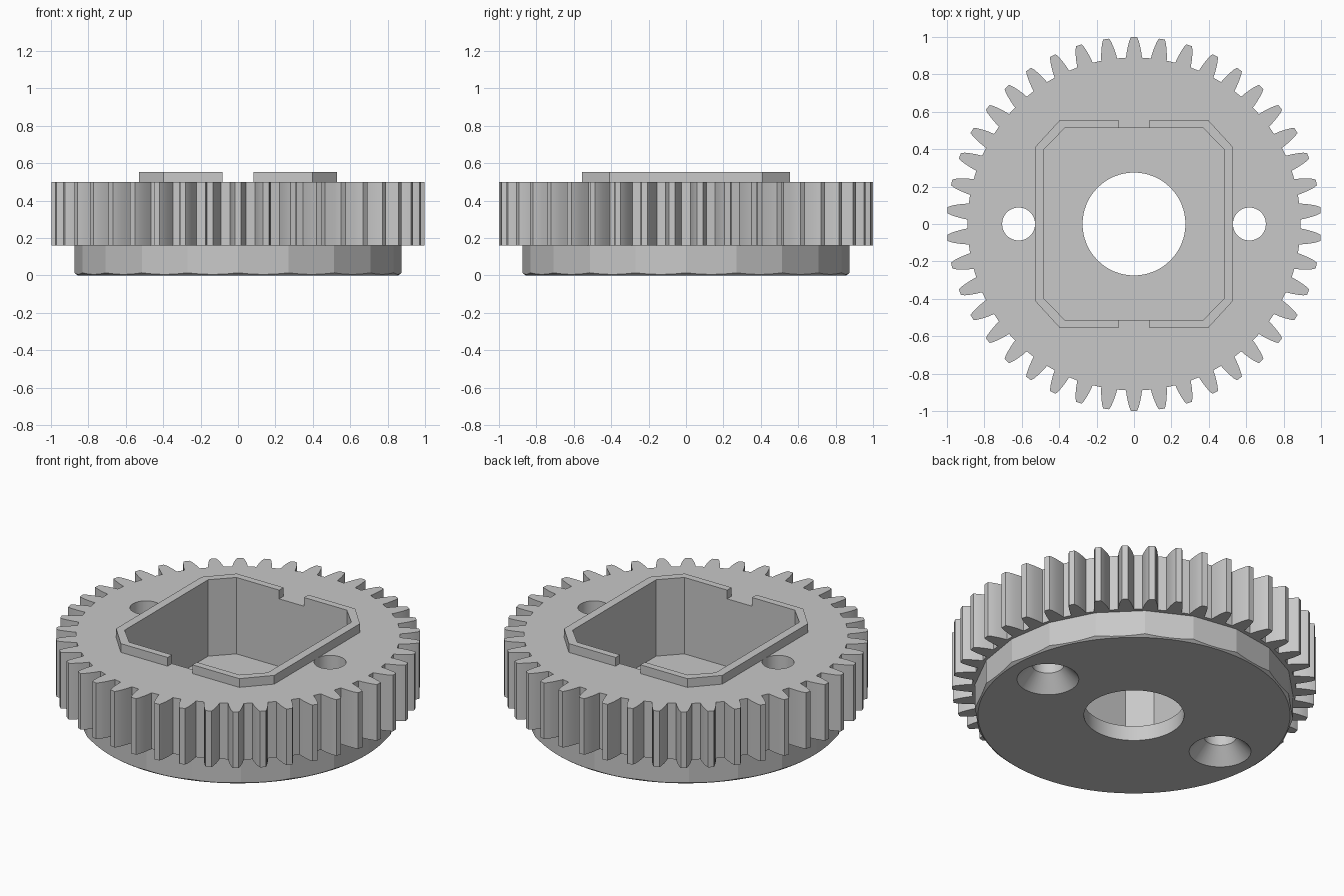
import bpy, bmesh
from math import sin, cos, pi, asin, radians

if "Cube" in bpy.data.objects:
    bpy.data.objects.remove(bpy.data.objects["Cube"])

grey = bpy.data.materials.new("plain grey")
grey.use_nodes = True
colour = (0.58, 0.58, 0.58, 1)
grey.diffuse_color = colour
grey.node_tree.nodes["Principled BSDF"].inputs["Base Color"].default_value = colour


def loft(name, rings):
    """Closed solid through rings of (x, y, z) points with equal counts."""
    bm = bmesh.new()
    loops = [[bm.verts.new(p) for p in ring] for ring in rings]
    n = len(loops[0])
    for low, high in zip(loops, loops[1:]):
        for i in range(n):
            j = (i + 1) % n
            bm.faces.new((low[i], low[j], high[j], high[i]))
    bm.faces.new(loops[0])
    bm.faces.new(loops[-1])
    bmesh.ops.recalc_face_normals(bm, faces=bm.faces)
    mesh = bpy.data.meshes.new(name)
    bm.to_mesh(mesh)
    bm.free()
    mesh.materials.append(grey)
    obj = bpy.data.objects.new(name, mesh)
    bpy.context.collection.objects.link(obj)
    return obj


def prism(name, outline, z0, z1):
    return loft(name, [[(x, y, z) for x, y in outline] for z in (z0, z1)])


def circle(radius, z, cx=0, n=64):
    return [(cx + radius * cos(2 * pi * i / n), radius * sin(2 * pi * i / n), z)
            for i in range(n)]


def select_only(obj):
    bpy.ops.object.select_all(action='DESELECT')
    obj.select_set(True)
    bpy.context.view_layer.objects.active = obj


def combine(target, tool, operation):
    """Apply a boolean and remove the tool object."""
    select_only(target)
    mod = target.modifiers.new(operation, 'BOOLEAN')
    mod.operation = operation
    mod.solver = 'EXACT'
    mod.object = tool
    bpy.ops.object.modifier_apply(modifier=mod.name)
    bpy.data.objects.remove(tool)


# Toothed ring: one curved tooth flank, mirrored and repeated
TEETH = 42
flank = [(0.89, 0.043), (0.92, 0.039), (0.95, 0.033), (0.98, 0.025), (1.0, 0.016)]
side = [(r, asin(w / r)) for r, w in flank]
tooth = [(r, -a) for r, a in side] + [(r, a) for r, a in reversed(side)]
outline = []
for t in range(TEETH):
    centre = pi / 2 + 2 * pi * t / TEETH
    outline += [(r * cos(centre + a), r * sin(centre + a)) for r, a in tooth]
gear = prism("gear_body", outline, 0.16, 0.5)

# Twenty-sided hub whose lower edge is trimmed by a cone
SIDES, STEPS, R_BASE = 20, 6, 0.857
base, edge, top = [], [], []
for i in range(SIDES * STEPS):
    a = 2 * pi * i / (SIDES * STEPS)
    r = 0.875 * cos(pi / SIDES) / cos(a % (2 * pi / SIDES) - pi / SIDES)
    base.append((R_BASE * cos(a), R_BASE * sin(a), 0))
    edge.append((r * cos(a), r * sin(a), (r - R_BASE) * 0.8))
    top.append((r * cos(a), r * sin(a), 0.3))
combine(gear, loft("hub", [base, edge, top]), 'UNION')

# Eight-sided pocket, centre bore and two countersunk holes
corner = [(0.48, 0.40), (0.37, 0.513)]
pocket = (corner + [(-x, y) for x, y in reversed(corner)]
          + [(-x, -y) for x, y in corner] + [(x, -y) for x, y in reversed(corner)])
combine(gear, prism("pocket_cutter", pocket, 0.09, 0.7), 'DIFFERENCE')
combine(gear, loft("bore_cutter", [circle(0.275, -0.1), circle(0.275, 0.3)]), 'DIFFERENCE')
for s in (-1, 1):
    rings = [circle(r, z, s * 0.617, 48)
             for r, z in ((0.188, -0.02), (0.088, 0.09), (0.088, 0.7))]
    combine(gear, loft("pin_hole_cutter", rings), 'DIFFERENCE')

# Raised lips around the pocket, split by a gap at front and back
GAP = 0.083
upper = [(GAP, 0.555), (0.397, 0.555), (0.53, 0.41)]
inner = [(0.48, -0.40), (0.37, -0.513), (GAP, -0.513)]
half = upper + [(x, -y) for x, y in reversed(upper)]
half += [(x, y) for x, y in reversed(inner)] + [(x, -y) for x, y in inner]
lips = [prism(name, [(s * x, y) for x, y in half], 0.5, 0.553)
        for name, s in (("left_lip", 1), ("right_lip", -1))]

# Smooth the curved walls, keep the hub facets and rims crisp
for obj in [gear] + lips:
    select_only(obj)
    bpy.ops.object.shade_smooth_by_angle(angle=radians(12))
